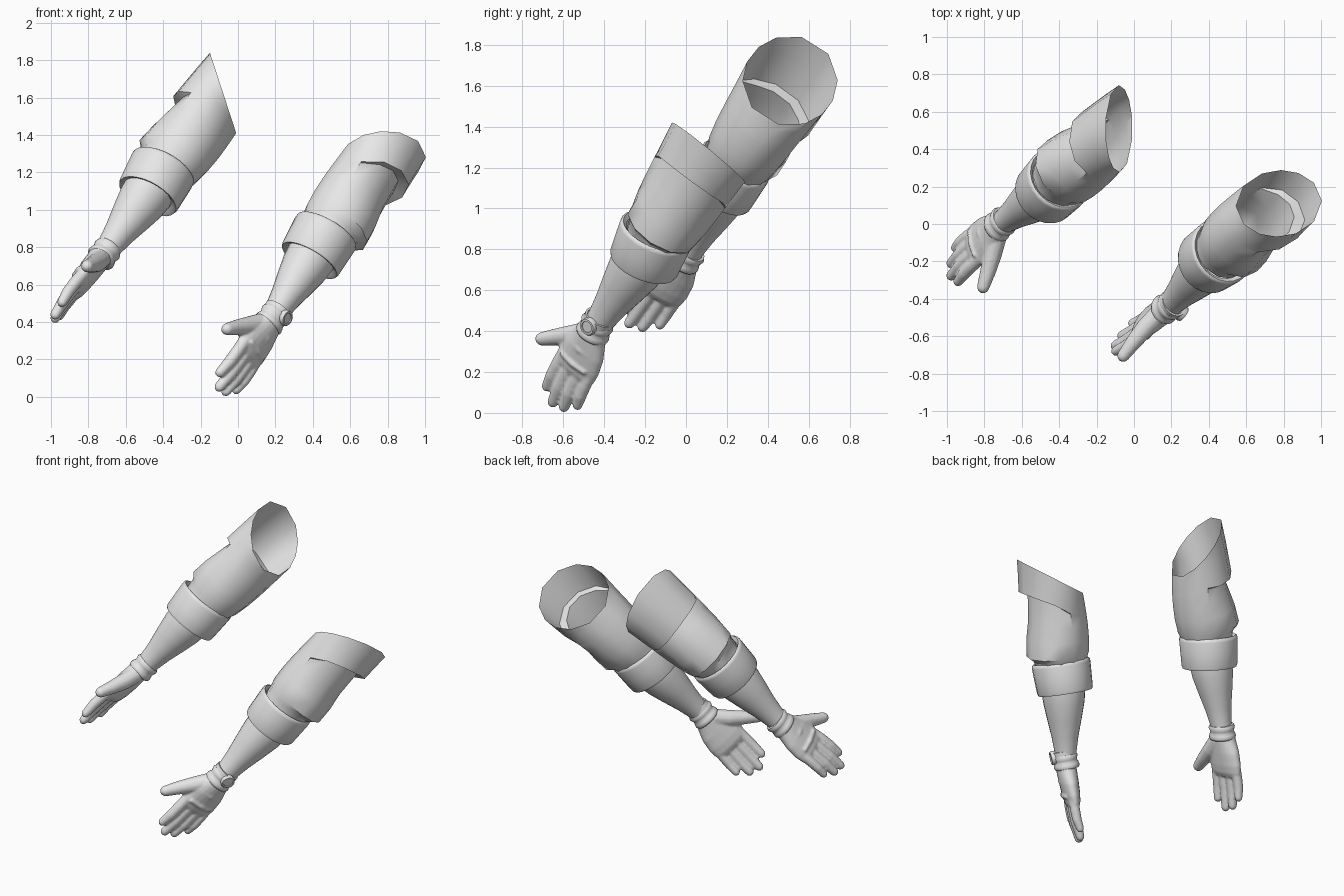
import bpy, bmesh, math
from mathutils import Vector as V

cube = bpy.data.objects.get("Cube")
if cube:
    bpy.data.objects.remove(cube)

grey = bpy.data.materials.new("light grey")
grey.use_nodes = True
grey.diffuse_color = (0.8, 0.8, 0.8, 1)
grey.node_tree.nodes["Principled BSDF"].inputs["Base Color"].default_value = (0.8, 0.8, 0.8, 1)


def ring(c, u, v, ru, rv, n):
    return [c + u * ru * math.cos(k * math.tau / n) + v * rv * math.sin(k * math.tau / n)
            for k in range(n)]


def loft(bm, rings, caps=True):
    rows = [[bm.verts.new(p) for p in r] for r in rings]
    n = len(rows[0])
    for a, b in zip(rows, rows[1:]):
        for k in range(n):
            bm.faces.new((a[k], a[(k + 1) % n], b[(k + 1) % n], b[k]))
    if caps:
        bm.faces.new(rows[0])
        bm.faces.new(rows[-1])


def finish(bm, name, angle=40):
    bmesh.ops.recalc_face_normals(bm, faces=bm.faces)
    mesh = bpy.data.meshes.new(name)
    bm.to_mesh(mesh)
    bm.free()
    ob = bpy.data.objects.new(name, mesh)
    bpy.context.collection.objects.link(ob)
    mesh.materials.append(grey)
    bpy.ops.object.select_all(action='DESELECT')
    ob.select_set(True)
    bpy.context.view_layer.objects.active = ob
    bpy.ops.object.shade_smooth_by_angle(angle=math.radians(angle))
    return ob


def digit(bm, pts, radii, side):
    """Round-ended tube through points."""
    rings = []
    for i, (p, r) in enumerate(zip(pts, radii)):
        d = (pts[min(i + 1, len(pts) - 1)] - pts[max(i - 1, 0)]).normalized()
        u = (side - d * side.dot(d)).normalized()
        v = d.cross(u)
        rings.append(ring(p, u, v, r, r, 12))
    for along, scale in ((0.5, 0.87), (0.85, 0.5), (0.98, 0.2)):
        rings.append(ring(pts[-1] + d * r * along, u, v, r * scale, r * scale, 12))
    loft(bm, rings)


def frame(d, ref):
    d = d.normalized()
    u = (ref - d * ref.dot(d)).normalized()
    return d, u, d.cross(u)


def build_arm(side, shoulder, elbow, wrist, fold, hem_lift, cut, rim, cuff_axis,
              finger, thumb, hand_sign):
    S, K, W = V(shoulder), V(elbow), V(wrist)

    # sleeve: overlapping fold on the outer side, slanted round open end
    d, u, v = frame(S - K, V(fold))
    m = V(cut).normalized()
    hem = (0.68, 0.69)
    rows = [(0.08, 0.155, 0), (0.18, 0.168, 0), (0.23, 0.18, -0.03), (0.38, 0.192, -0.005),
            (0.54, 0.198, 0.03), (hem[0], 0.2, 0.05), (hem[1], 0.2, -0.012),
            (0.87, 0.202, -0.005), (1, 0.203, 0)]
    n = 12
    rings = []
    for t, r, dent in rows:
        row = []
        for k in range(n):
            a = k * math.tau / n
            out = u * math.cos(a) + v * math.sin(a)
            facing = max(0, math.cos(a)) ** 0.7
            lift = d * hem_lift * facing if t in hem else V()
            edge = (out - m * out.dot(m)).normalized() * rim
            row.append(K.lerp(S, t) + out * (r - dent * facing) + lift
                       + (edge - out * r) * t ** 2)
        rings.append(row)
    bm = bmesh.new()
    loft(bm, rings, caps=False)
    finish(bm, side + "_sleeve", 35)

    # rolled sleeve cuff
    d, u, v = frame(V(cuff_axis), V(fold))
    prof = [(-0.08, 0.13), (-0.097, 0.155), (-0.1, 0.168), (-0.085, 0.174), (0.0, 0.179),
            (0.075, 0.183), (0.092, 0.181), (0.098, 0.172), (0.08, 0.15)]
    bm = bmesh.new()
    loft(bm, [ring(K + d * h, u, v, r, r * 1.02, 24) for h, r in prof], caps=False)
    finish(bm, side + "_cuff", 50)

    # forearm
    d, u, v = frame(W - K, V(fold))
    prof = [(0, 0.14), (0.15, 0.142), (0.3, 0.134), (0.5, 0.112), (0.7, 0.088),
            (0.88, 0.072), (1.05, 0.066)]
    bm = bmesh.new()
    loft(bm, [ring(K.lerp(W, t), u, v, r * 0.95, r, 24) for t, r in prof])
    finish(bm, side + "_forearm")

    # hand axes: along the fingers, towards the thumb, out of the back
    f = V(finger).normalized()
    w = V(thumb)
    w = (w - f * w.dot(f)).normalized()
    b = f.cross(w) * hand_sign

    def at(x, y, z=0):
        return W + f * x + w * y + b * z

    # gloved hand: palm, fingers, thumb and padded bars fused together
    bm = bmesh.new()
    palm = [(-0.03, 0.07, 0.064), (0.05, 0.088, 0.064), (0.13, 0.118, 0.06),
            (0.21, 0.128, 0.054), (0.26, 0.124, 0.046), (0.29, 0.108, 0.032)]
    loft(bm, [ring(at(x, 0, 0.006), w, b, rw, rb, 20) for x, rw, rb in palm])
    for y, tip, r in ((0.092, 0.45, 0.033), (0.031, 0.5, 0.034),
                      (-0.031, 0.48, 0.033), (-0.09, 0.42, 0.03)):
        digit(bm, [at(0.2, y * 0.95, 0.008), at(0.3, y, 0.013),
                   at((0.3 + tip) / 2, y * 1.03, 0.013), at(tip, y * 1.06, 0.004)],
              [r * 1.05, r * 1.05, r, r * 0.82], w)
    digit(bm, [at(0.05, 0.03, -0.01), at(0.13, 0.1, -0.015), at(0.2, 0.175, -0.015),
               at(0.262, 0.24, -0.01)], [0.053, 0.052, 0.043, 0.034], b)
    for x, half in ((0.12, 0.055), (0.21, 0.08)):
        digit(bm, [at(x, -half, 0.046), at(x, 0, 0.055), at(x, half, 0.046)],
              [0.014, 0.018, 0.014], f)
    hand = finish(bm, side + "_gloved_hand", 180)
    mod = hand.modifiers.new("Fuse", 'REMESH')
    mod.mode = 'VOXEL'
    mod.voxel_size = 0.008
    mod.use_smooth_shade = True
    mod = hand.modifiers.new("Soften", 'SMOOTH')
    mod.iterations = 3

    # glove wristband with two soft rolls
    prof = [(-0.045, 0.062), (-0.045, 0.078), (-0.03, 0.086), (-0.012, 0.08), (0.0, 0.077),
            (0.015, 0.084), (0.032, 0.088), (0.045, 0.082), (0.05, 0.062)]
    bm = bmesh.new()
    loft(bm, [ring(at(h, 0), w, b, r, r * 0.92, 24) for h, r in prof], caps=False)
    finish(bm, side + "_glove_wristband", 60)

    # wristwatch on the left arm
    if side == "left":
        bm = bmesh.new()
        prof = [(-0.07, 0.066), (-0.07, 0.077), (-0.04, 0.077), (-0.04, 0.066)]
        loft(bm, [ring(at(h, 0), w, b, r, r, 24) for h, r in prof], caps=False)
        finish(bm, "watch_strap")
        bm = bmesh.new()
        prof = [(0.055, 0.042), (0.08, 0.045), (0.09, 0.04), (0.09, 0.03), (0.084, 0.029)]
        loft(bm, [ring(at(-0.035, 0, h), f, w, r, r, 16) for h, r in prof])
        finish(bm, "watch_case")


build_arm("right", (-0.08, 0.51, 1.625), (-0.44, 0.2, 1.15), (-0.715, 0.0, 0.765),
          (-0.6, 0.6, 0.3), -0.05, (0.95, 0, 0.31), 0.232, (0.44, 0.46, 0.8),
          (-0.53, -0.5, -0.69), (0.18, -0.84, 0.52), 1)
build_arm("left", (0.775, 0.11, 1.275), (0.43, -0.175, 0.81), (0.18, -0.445, 0.415),
          (0.8, -0.3, -0.4), 0.07, (-0.06, 0.63, 0.77), 0.23, (0.47, 0.33, 0.8),
          (-0.54, -0.36, -0.76), (-0.37, -0.71, 0.58), -1)
